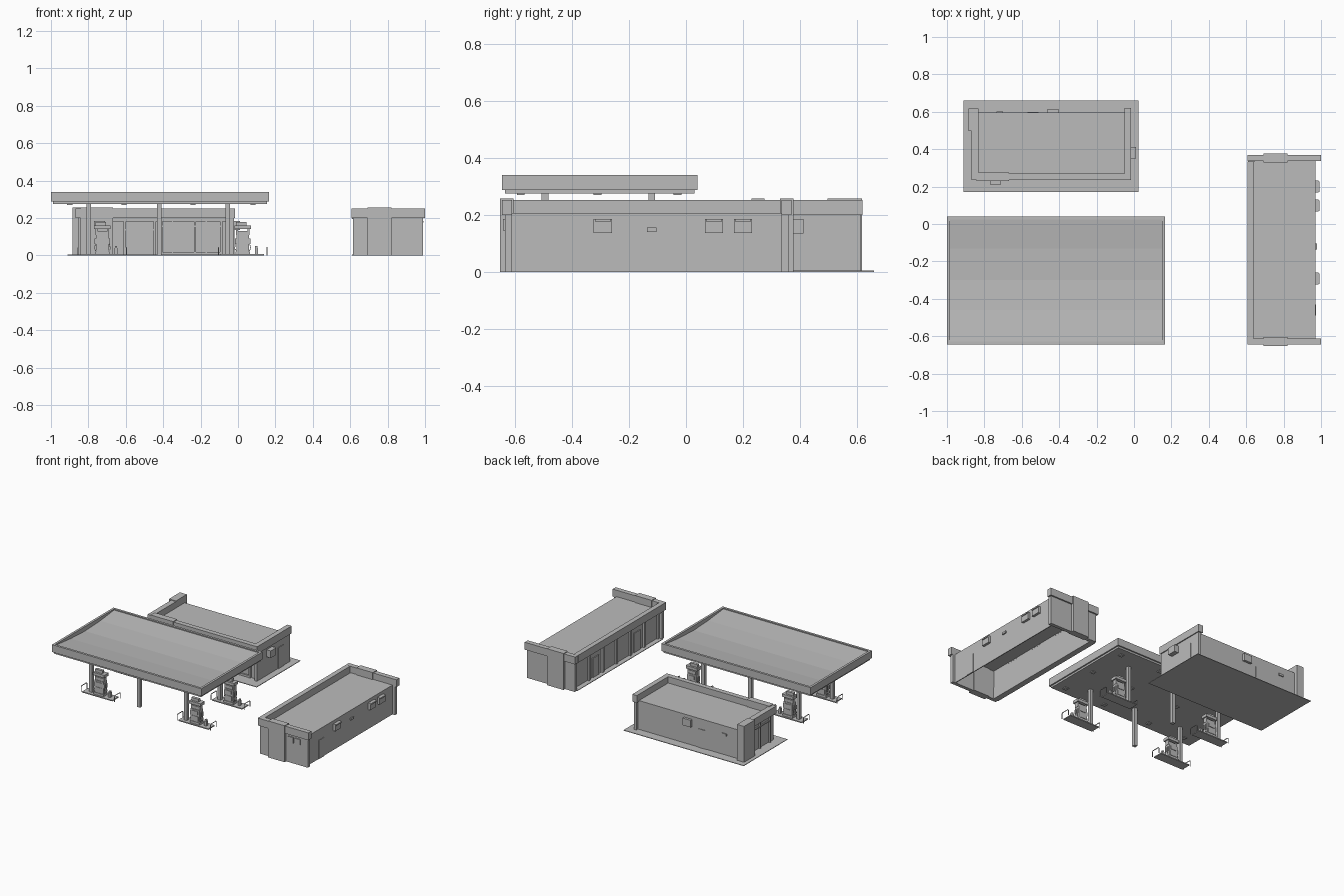
import bpy
import bmesh
from mathutils import Vector

if "Cube" in bpy.data.objects:
    bpy.data.objects.remove(bpy.data.objects["Cube"], do_unlink=True)

# One plain grey for everything
grey = bpy.data.materials.new("plain grey")
grey.use_nodes = True
grey.diffuse_color = (0.5, 0.5, 0.5, 1)
grey.node_tree.nodes["Principled BSDF"].inputs["Base Color"].default_value = (0.5, 0.5, 0.5, 1)


def finish(name, bm):
    bmesh.ops.recalc_face_normals(bm, faces=bm.faces)
    mesh = bpy.data.meshes.new(name)
    bm.to_mesh(mesh)
    bm.free()
    mesh.materials.append(grey)
    obj = bpy.data.objects.new(name, mesh)
    bpy.context.collection.objects.link(obj)
    return obj


def box(name, x, y, z, open_bottom=False):
    """Box from (low, high) ranges."""
    bm = bmesh.new()
    bmesh.ops.create_cube(bm, size=1)
    for v in bm.verts:
        v.co = Vector([r[0] if c < 0 else r[1] for c, r in zip(v.co, (x, y, z))])
    if open_bottom:
        low = [f for f in bm.faces if f.calc_center_median().z < z[0] + 0.001]
        bmesh.ops.delete(bm, geom=low, context="FACES_ONLY")
    return finish(name, bm)


def shell(name, x, y, z):
    """Hollow building with walls and roof."""
    obj = box(name, x, y, z, True)
    mod = obj.modifiers.new("thickness", "SOLIDIFY")
    mod.thickness = 0.008
    mod.offset = -1


def around(c, r):
    return (c - r, c + r)


def pipe(name, points, radius):
    curve = bpy.data.curves.new(name, "CURVE")
    curve.dimensions = "3D"
    curve.bevel_depth = radius
    curve.bevel_resolution = 1
    curve.use_fill_caps = True
    line = curve.splines.new("POLY")
    line.points.add(len(points) - 1)
    for p, co in zip(line.points, points):
        p.co = (*co, 1)
    curve.materials.append(grey)
    obj = bpy.data.objects.new(name, curve)
    bpy.context.collection.objects.link(obj)


# Canopy: fascia ring, soffit and shallow valley roof
CX, CY = (-1, 0.165), (-0.645, 0.04)
rim = 0.016
for i, edge in enumerate(CX):
    box("canopy_end_fascia", sorted((edge, edge + (rim, -rim)[i])), CY, (0.288, 0.34))
for i, edge in enumerate(CY):
    box("canopy_long_fascia", (CX[0] + rim, CX[1] - rim),
        sorted((edge, edge + (rim, -rim)[i])), (0.288, 0.34))
box("canopy_soffit", (CX[0] + 0.01, CX[1] - 0.01), (CY[0] + 0.01, CY[1] - 0.01), (0.275, 0.292))

bm = bmesh.new()
rows = [[bm.verts.new((x, y, z)) for x in (CX[0] + rim, CX[1] - rim)]
        for y, z in ((-0.63, 0.333), (-0.46, 0.316), (-0.3, 0.308), (-0.13, 0.316), (0.025, 0.333))]
for a, b in zip(rows, rows[1:]):
    bm.faces.new((a[0], a[1], b[1], b[0]))
roof = finish("canopy_roof", bm)
if roof.data.polygons[0].normal.z < 0:
    roof.data.flip_normals()

# Ceiling lamps
for x in (-0.9, -0.61, -0.24, 0.08):
    for y in (-0.58, -0.31, -0.03):
        box("ceiling_lamp", around(x, 0.014), around(y, 0.014), (0.27, 0.276))


def pump_island(cx, y):
    """Kerb, pump, service bin and guard hoops."""
    box("island_kerb", (cx - 0.12, cx + 0.115), around(y, 0.035), (0, 0.007))
    box("pump_base", around(cx, 0.038), around(y, 0.024), (0.007, 0.022))
    box("pump_body", around(cx, 0.034), around(y, 0.02), (0.022, 0.108))
    for s in (-1, 1):
        box("pump_side_post", around(cx + s * 0.031, 0.005), around(y, 0.014), (0.108, 0.142))
        box("pump_screen", around(cx, 0.022), around(y + s * 0.021, 0.003), (0.075, 0.098))
        box("pump_panel", around(cx, 0.026), around(y + s * 0.02, 0.003), (0.03, 0.062))
        for k in (-1, 1):
            box("pump_nozzle", around(cx + k * 0.037, 0.004), around(y + s * 0.01, 0.005), (0.06, 0.09))
            pipe("pump_hose", [(cx + k * 0.037, y + s * 0.01, 0.065),
                               (cx + k * 0.043, y + s * 0.013, 0.035),
                               (cx + k * 0.034, y + s * 0.016, 0.025)], 0.0015)
    box("pump_head", around(cx, 0.028), around(y, 0.016), (0.108, 0.13))
    box("pump_cap", around(cx, 0.044), around(y, 0.024), (0.14, 0.16))
    box("pump_sign", around(cx - 0.008, 0.028), around(y, 0.01), (0.16, 0.18))
    box("service_bin", around(cx + 0.073, 0.008), around(y, 0.01), (0.007, 0.04))
    box("bin_lid", around(cx + 0.073, 0.006), around(y, 0.007), (0.04, 0.05))
    for x in (cx - 0.13, cx + 0.13):
        pipe("guard_hoop", [(x, y - 0.032, 0), (x, y - 0.032, 0.036), (x, y - 0.026, 0.042),
                            (x, y + 0.026, 0.042), (x, y + 0.032, 0.036), (x, y + 0.032, 0)], 0.0028)


for y in (-0.495, -0.12):
    for x in (-0.797, -0.422, -0.055):
        box("canopy_column", around(x, 0.012), around(y, 0.012), (0, 0.276))
    for x in (-0.725, 0.025):
        pump_island(x, y)

# Shop: slab, shell and parapets
BAND = (0.2, 0.252)
box("shop_slab", (-0.912, 0.025), (0.172, 0.66), (0, 0.004))
shell("shop_shell", (-0.84, -0.035), (0.268, 0.595), (0, 0.207))
box("shop_front_parapet", (-0.87, -0.015), (0.235, 0.27), BAND)
box("shop_left_parapet", (-0.05, -0.015), (0.27, 0.62), BAND)
box("shop_right_parapet", (-0.87, -0.832), (0.27, 0.615), BAND)
box("shop_left_wall", (-0.042, -0.022), (0.242, 0.612), (0, 0.2))
box("shop_corner_block", (-0.886, -0.832), (0.497, 0.618), (0, 0.257))
box("shop_front_block", (-0.843, -0.667), (0.23, 0.275), (0, 0.257))
box("shop_wall_sign", (-0.77, -0.71), (0.21, 0.23), (0.14, 0.185))

# Shop front: frames, doors and glazing bars
box("shop_front_lintel", (-0.667, -0.042), (0.255, 0.268), (0.182, 0.2))
for x in (-0.605, -0.445, -0.41, -0.23, -0.09):
    box("front_post", around(x, 0.006), (0.254, 0.268), (0, 0.182))
for x in (-0.35, -0.17):
    box("front_glazing_bar", around(x, 0.003), (0.26, 0.268), (0, 0.182))
box("front_transom", (-0.605, -0.445), (0.26, 0.268), (0.133, 0.141))
box("front_transom", (-0.41, -0.09), (0.26, 0.268), (0.153, 0.16))
box("front_sill", (-0.41, -0.09), (0.258, 0.268), (0, 0.018))
box("front_door", (-0.57, -0.5), (0.261, 0.268), (0, 0.133))

# Shop right side glazing
for y in (0.275, 0.385, 0.49):
    box("side_post", (-0.852, -0.84), around(y, 0.006), (0, 0.2))
box("side_transom", (-0.848, -0.84), (0.275, 0.49), (0.152, 0.16))

# Shop back and left fittings
box("back_window_box", (-0.465, -0.402), (0.595, 0.612), (0.135, 0.185))
box("back_lamp", (-0.735, -0.7), (0.595, 0.602), (0.14, 0.155))
box("back_door", (-0.57, -0.51), (0.595, 0.599), (0, 0.135))
box("left_window_box", (-0.022, 0.01), (0.35, 0.412), (0.135, 0.185))
box("left_door", (-0.022, -0.018), (0.475, 0.535), (0, 0.152))

# Second building: shell, parapets and end walls
shell("store_shell", (0.645, 0.97), (-0.62, 0.345), (0, 0.207))
box("store_front_parapet", (0.606, 0.64), (-0.612, 0.335), BAND)
box("store_soffit", (0.61, 0.65), (-0.612, 0.335), (0.196, 0.204))
box("store_threshold", (0.61, 0.648), (-0.615, 0.34), (0, 0.004))
for outer, s in ((-0.645, 1), (0.37, -1)):
    def span(a, b):
        return sorted((outer + s * a, outer + s * b))
    box("store_end_parapet", (0.606, 1), span(0, 0.034), BAND)
    box("store_end_wall", (0.616, 0.99), span(0.01, 0.034), (0, 0.2))
    box("store_end_block", (0.692, 0.82), span(-0.007, 0.04), (0, 0.257))
for x in (0.86, 0.912):
    box("store_end_window", around(x, 0.02), (-0.642, -0.634), (0.145, 0.185))

# Store front glazing with doors
box("store_lintel", (0.634, 0.646), (-0.61, 0.335), (0.178, 0.197))
for i in range(7):
    box("store_post", (0.632, 0.646), around(-0.6 + i * 0.154, 0.008), (0, 0.18))
for y in (-0.37, 0.09):
    box("store_front_door", (0.639, 0.646), around(y, 0.035), (0, 0.14))

# Store back wall: window boxes, lamp and door
for y in (-0.292, 0.098, 0.2):
    box("store_window_box", (0.97, 0.987), around(y, 0.032), (0.137, 0.185))
    box("store_window_hood", (0.97, 0.993), around(y, 0.028), (0.176, 0.185))
box("store_back_lamp", (0.97, 0.979), around(-0.12, 0.017), (0.14, 0.155))
box("store_back_door", (0.97, 0.974), (-0.49, -0.43), (0, 0.132))
